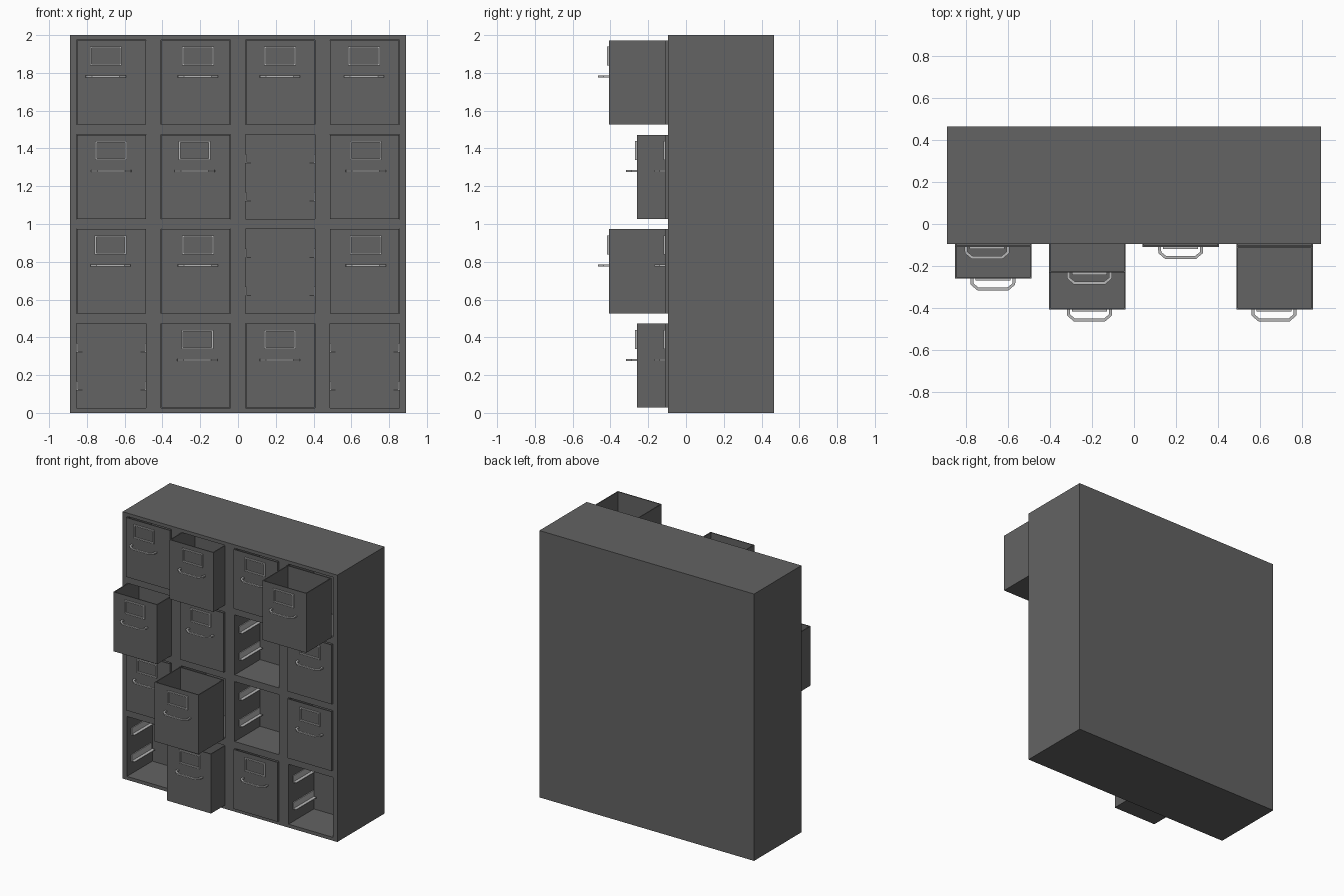
import bpy, bmesh
from mathutils import Vector

if "Cube" in bpy.data.objects:
    bpy.data.objects.remove(bpy.data.objects["Cube"])


def material(name, v):
    m = bpy.data.materials.new(name)
    m.diffuse_color = (v, v, v, 1)
    m.use_nodes = True
    m.node_tree.nodes["Principled BSDF"].inputs["Base Color"].default_value = m.diffuse_color
    return m


BODY = material("dark grey steel", 0.125)
METAL = material("light grey metal", 0.48)

PITCH_X, PITCH_Z = 0.4465, 0.5
HALF_W, HALF_H = 0.184, 0.2245          # half size of an opening
FRONT, BACK, INNER = -0.095, 0.465, 0.205
XS = [(i - 1.5) * PITCH_X for i in range(4)]
ZS = [1.75 - i * PITCH_Z for i in range(4)]   # top row first


def finish(bm, name, mat):
    me = bpy.data.meshes.new(name)
    bm.to_mesh(me)
    bm.free()
    me.materials.append(mat)
    ob = bpy.data.objects.new(name, me)
    bpy.context.collection.objects.link(ob)
    return ob


def add_box(bm, x0, x1, y0, y1, z0, z1):
    vs = bmesh.ops.create_cube(bm, size=1)["verts"]
    for v in vs:
        v.co = Vector(((x0 + x1) / 2 + v.co.x * (x1 - x0),
                       (y0 + y1) / 2 + v.co.y * (y1 - y0),
                       (z0 + z1) / 2 + v.co.z * (z1 - z0)))


# Cabinet: solid block sliced into a grid, openings pushed inwards
def cabinet():
    bm = bmesh.new()
    add_box(bm, -0.89, 0.89, FRONT, BACK, 0, 2)
    cuts = [((x + s * HALF_W, 0, 0), (1, 0, 0)) for x in XS for s in (-1, 1)]
    cuts += [((0, 0, z + s * HALF_H), (0, 0, 1)) for z in ZS for s in (-1, 1)]
    for co, no in cuts:
        bmesh.ops.bisect_plane(bm, geom=bm.verts[:] + bm.edges[:] + bm.faces[:],
                               plane_co=co, plane_no=no)
    bm.normal_update()
    holes = []
    for f in bm.faces:
        c = f.calc_center_median()
        if f.normal.y < -0.9 and any(abs(c.x - x) < 0.05 for x in XS) \
                and any(abs(c.z - z) < 0.05 for z in ZS):
            holes.append(f)
    new = bmesh.ops.extrude_discrete_faces(bm, faces=holes)["faces"]
    for f in new:
        for v in f.verts:
            v.co.y = INNER
    bm.normal_update()
    finish(bm, "cabinet", BODY)


# Drawer: open-topped tray, hollowed from a block
def drawer(x, z, y):
    w, h, d, t = HALF_W - 0.002, HALF_H - 0.002, 0.3, 0.01
    bm = bmesh.new()
    add_box(bm, x - w, x + w, y, y + d, z - h, z + h)
    bm.normal_update()
    top = [f for f in bm.faces if f.normal.z > 0.9]
    bmesh.ops.inset_region(bm, faces=top, thickness=t)
    inner = bmesh.ops.extrude_discrete_faces(bm, faces=top)["faces"]
    for f in inner:
        for v in f.verts:
            v.co.z = z - h + t
    bm.normal_update()
    finish(bm, "drawer", BODY)


# Label holder: thin rectangular frame
def label_frame(x, z, y):
    bm = bmesh.new()
    w, h, t, d = 0.084, 0.051, 0.009, 0.01
    for s in (-1, 1):
        add_box(bm, x - w, x + w, y - d, y, z + s * (h - t / 2) - t / 2, z + s * (h - t / 2) + t / 2)
        cx = x + s * (w - t / 2)
        add_box(bm, cx - t / 2, cx + t / 2, y - d, y, z - h + t, z + h - t)
    finish(bm, "label_frame", METAL)


# Pull handle: flat bar bent around chamfered corners
def handle(x, z, y):
    half_out = [(-0.107, 0), (-0.106, -0.029), (-0.073, -0.057)]
    half_in = [(-0.093, 0), (-0.092, -0.024), (-0.068, -0.043)]
    outer = half_out + [(-a, b) for a, b in reversed(half_out)]
    inner = half_in + [(-a, b) for a, b in reversed(half_in)]
    bm = bmesh.new()
    rings = []
    for (ox, oy), (ix, iy) in zip(outer, inner):
        rings.append([bm.verts.new((x + px, y + py, z + dz))
                      for px, py, dz in ((ox, oy, -0.005), (ox, oy, 0.005),
                                         (ix, iy, 0.005), (ix, iy, -0.005))])
    for a, b in zip(rings, rings[1:]):
        for k in range(4):
            n = (k + 1) % 4
            bm.faces.new((a[k], a[n], b[n], b[k]))
    bm.faces.new(rings[0])
    bm.faces.new(rings[-1])
    bmesh.ops.recalc_face_normals(bm, faces=bm.faces[:])
    finish(bm, "handle", METAL)


# Runner rails: two angle strips on each side of an empty bay
def rails(x, z):
    bm = bmesh.new()
    for s in (-1, 1):
        wall = x + s * HALF_W
        for dz in (0.075, -0.125):
            a, b = sorted((wall, wall - s * 0.006))
            add_box(bm, a, b, FRONT + 0.05, INNER - 0.01, z + dz, z + dz + 0.045)
            a, b = sorted((wall, wall - s * 0.03))
            add_box(bm, a, b, FRONT + 0.05, INNER - 0.01, z + dz - 0.006, z + dz)
    finish(bm, "runner_rails", METAL)


cabinet()

# Drawer front position and hardware centre per bay (None = drawer missing)
SHUT, HALF, OPEN = -0.11, -0.26, -0.408
LAYOUT = [
    [(SHUT, -0.70), (-0.232, -0.212), (SHUT, 0.222), (OPEN, 0.667)],
    [(HALF, -0.672), (SHUT, -0.23), None, (SHUT, 0.677)],
    [(SHUT, -0.675), (OPEN, -0.212), None, (SHUT, 0.677)],
    [None, (HALF, -0.215), (SHUT, 0.222), None],
]
for z, row in zip(ZS, LAYOUT):
    for x, bay in zip(XS, row):
        if bay is None:
            rails(x, z)
            continue
        y, hx = bay
        drawer(x, z, y)
        label_frame(hx, z + 0.139, y)
        handle(hx, z + 0.03, y)
